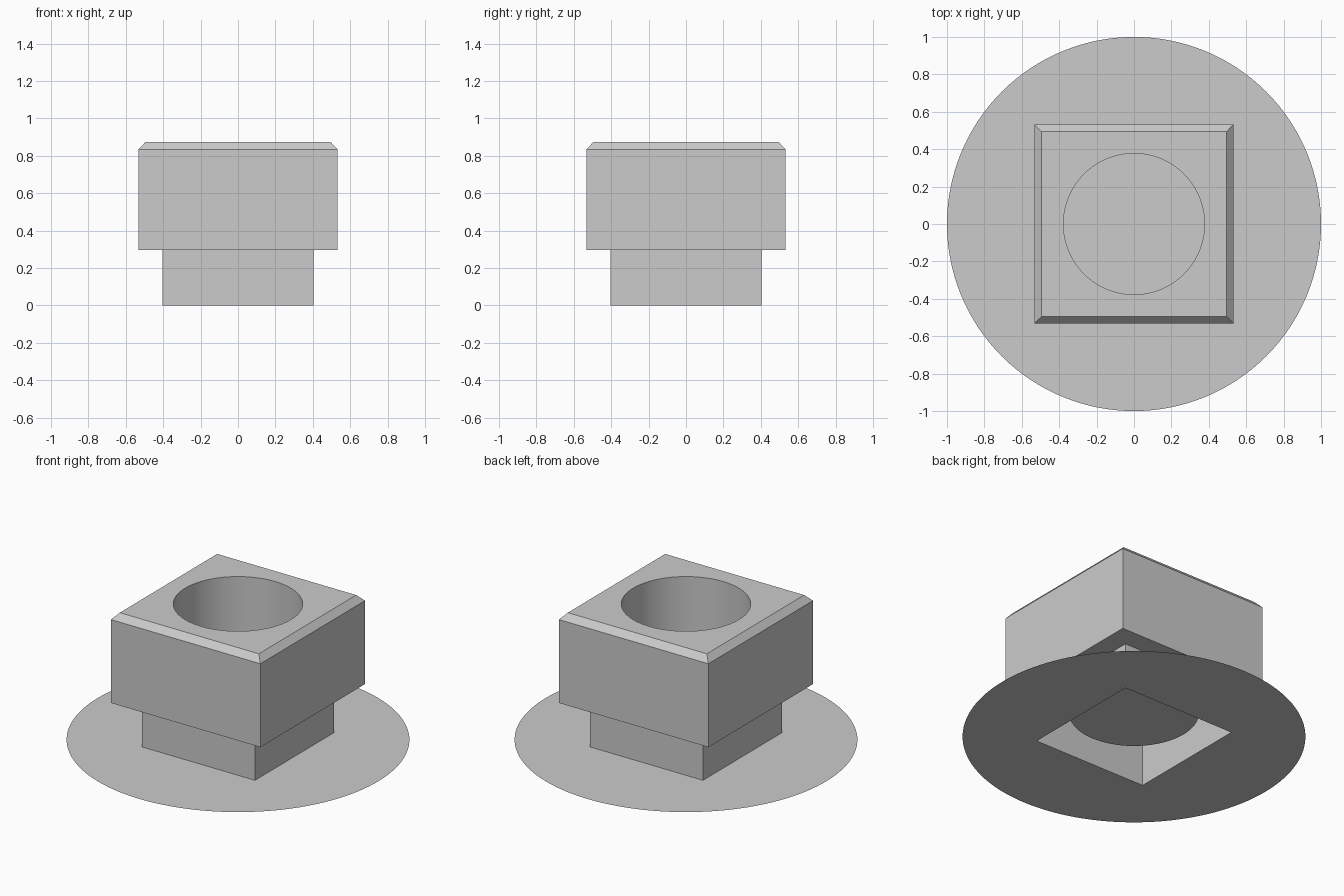
import bpy, bmesh, math
from mathutils import Vector

if "Cube" in bpy.data.objects:
    bpy.data.objects.remove(bpy.data.objects["Cube"], do_unlink=True)

GREY = (0.6, 0.6, 0.6, 1.0)
grey = bpy.data.materials.new("plain grey")
grey.use_nodes = True
grey.diffuse_color = GREY
grey.node_tree.nodes["Principled BSDF"].inputs["Base Color"].default_value = GREY

ROUND = 128


def square(bm, half, z):
    return [bm.verts.new((x * half, y * half, z))
            for x, y in ((1, 1), (-1, 1), (-1, -1), (1, -1))]


def circle(bm, radius, z):
    steps = [math.tau * i / ROUND for i in range(ROUND)]
    return [bm.verts.new((radius * math.cos(a), radius * math.sin(a), z)) for a in steps]


def walls(bm, first, second):
    # Quads between two loops of equal count
    n = len(first)
    for i in range(n):
        j = (i + 1) % n
        bm.faces.new((first[i], first[j], second[j], second[i]))


def flat_ring(bm, outer, inner):
    # Flat upward face between an outline and a hole
    edges = []
    for loop in (outer, inner):
        for a, b in zip(loop, loop[1:] + loop[:1]):
            edges.append(bm.edges.get((a, b)) or bm.edges.new((a, b)))
    made = bmesh.ops.triangle_fill(bm, edges=edges, use_beauty=True, normal=Vector((0, 0, 1)))
    for item in made["geom"]:
        if isinstance(item, bmesh.types.BMFace):
            item.normal_update()
            if item.normal.z < 0:
                item.normal_flip()


def finish(bm, name):
    mesh = bpy.data.meshes.new(name)
    bm.to_mesh(mesh)
    bm.free()
    mesh.materials.append(grey)
    part = bpy.data.objects.new(name, mesh)
    bpy.context.collection.objects.link(part)
    bpy.ops.object.select_all(action='DESELECT')
    part.select_set(True)
    bpy.context.view_layer.objects.active = part
    bpy.ops.object.shade_smooth_by_angle(angle=math.radians(30))


NECK, BODY, RIM = 0.403, 0.532, 0.495
SHOULDER, EDGE, TOP = 0.297, 0.834, 0.874
BORE, FLOOR = 0.377, 0.155

# Thin round flange with a square opening
bm = bmesh.new()
flat_ring(bm, circle(bm, 1.0, 0), square(bm, NECK, 0))
finish(bm, "flange")

# Open square neck
bm = bmesh.new()
walls(bm, square(bm, NECK, 0), square(bm, NECK, SHOULDER))
finish(bm, "neck")

# Chamfered block with a blind round bore
bm = bmesh.new()
loops = [square(bm, NECK, SHOULDER), square(bm, BODY, SHOULDER),
         square(bm, BODY, EDGE), square(bm, RIM, TOP)]
for lower, upper in zip(loops, loops[1:]):
    walls(bm, lower, upper)
mouth, floor = circle(bm, BORE, TOP), circle(bm, BORE, FLOOR)
flat_ring(bm, loops[-1], mouth)
walls(bm, mouth, floor)
bm.faces.new(floor)
finish(bm, "block")
